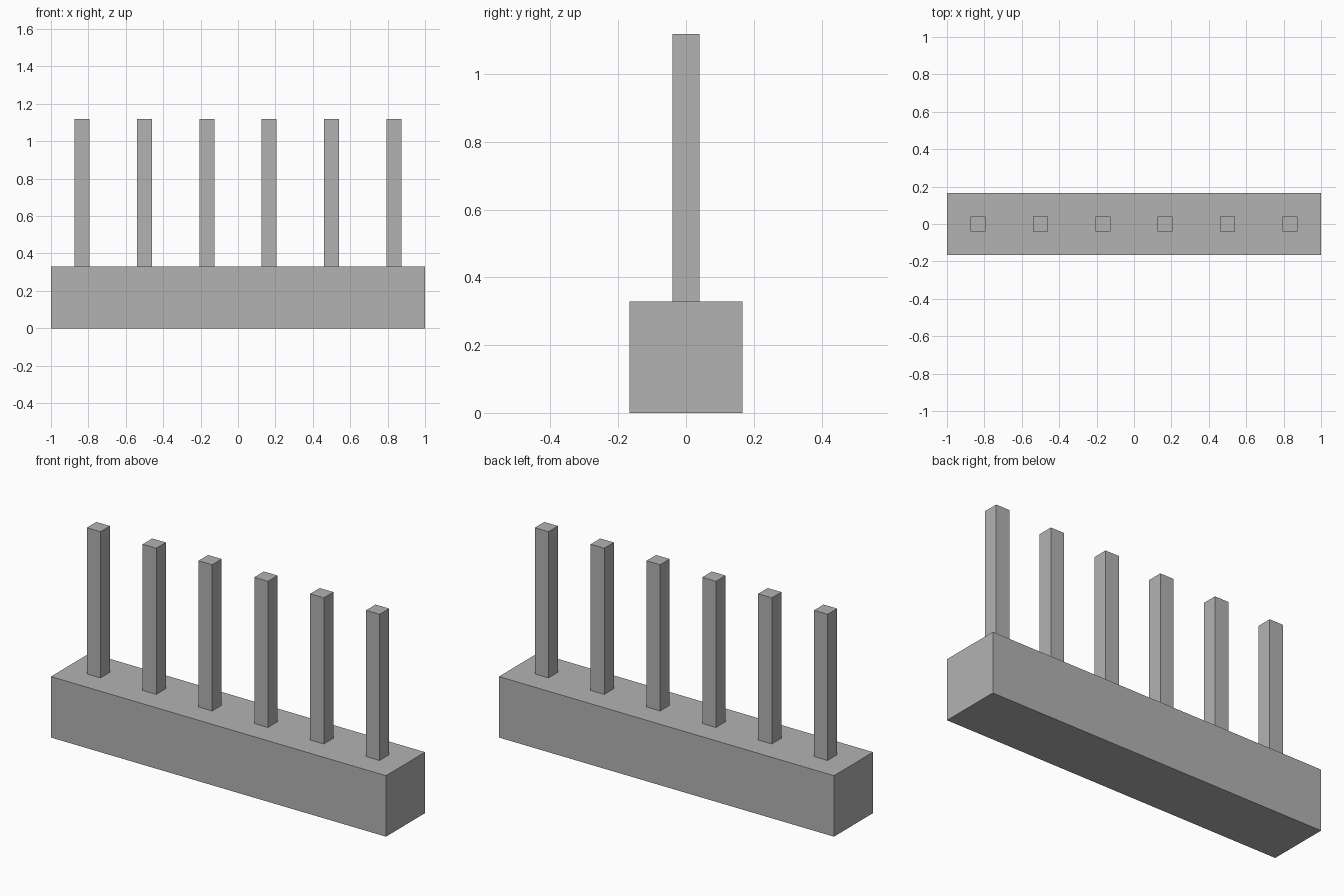
import bpy

cube = bpy.data.objects.get("Cube")
if cube:
    bpy.data.objects.remove(cube, do_unlink=True)

# Single plain grey
grey = bpy.data.materials.new("plain_grey")
grey.use_nodes = True
COLOUR = (0.45, 0.45, 0.45, 1)
grey.diffuse_color = COLOUR
grey.node_tree.nodes["Principled BSDF"].inputs["Base Color"].default_value = COLOUR

LENGTH, DEPTH, BASE_TOP = 2.0, 0.333, 0.329
PIN_WIDTH, PIN_TOP, PIN_COUNT = 0.081, 1.118, 6
PITCH = LENGTH / PIN_COUNT
EMBED = 0.02


def box(name, x, size_x, size_y, bottom, top):
    """Upright box centred on y = 0 between two heights."""
    bpy.ops.mesh.primitive_cube_add(size=1, location=(x, 0, (bottom + top) / 2))
    obj = bpy.context.object
    obj.name = name
    obj.scale = (size_x, size_y, top - bottom)
    bpy.ops.object.transform_apply(location=False, rotation=False, scale=True)
    obj.data.materials.append(grey)
    return obj


# Long base block
box("base_block", 0, LENGTH, DEPTH, 0, BASE_TOP)

# Evenly spaced square pins set into the block
for i in range(PIN_COUNT):
    x = (i - (PIN_COUNT - 1) / 2) * PITCH
    box(f"pin_{i + 1}", x, PIN_WIDTH, PIN_WIDTH, BASE_TOP - EMBED, PIN_TOP)
